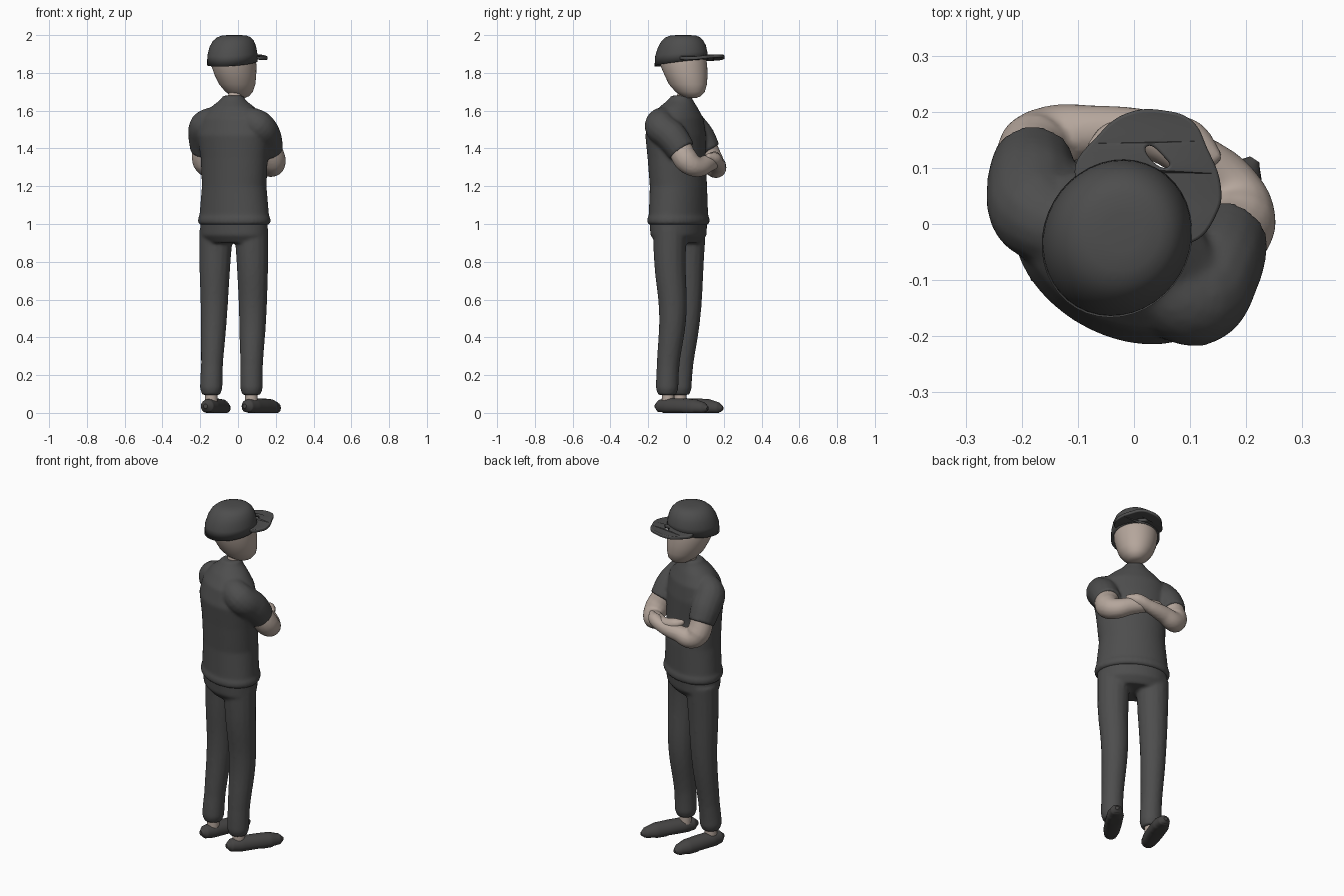
import bpy, bmesh, math
from mathutils import Vector

if "Cube" in bpy.data.objects:
    bpy.data.objects.remove(bpy.data.objects["Cube"])

TURN = math.radians(60)                      # heading of the figure
FWD = Vector((math.cos(TURN), math.sin(TURN)))
SIDE = Vector((FWD.y, -FWD.x))


def material(name, rgb):
    m = bpy.data.materials.new(name)
    m.use_nodes = True
    m.diffuse_color = (*rgb, 1)
    m.node_tree.nodes["Principled BSDF"].inputs["Base Color"].default_value = (*rgb, 1)
    return m


CLOTH = material("charcoal cloth", (0.075, 0.075, 0.075))
SHOE = material("dark shoe", (0.06, 0.058, 0.057))
SKIN = material("pale skin", (0.46, 0.38, 0.33))


def finish(ob, mat):
    ob.data.materials.clear()
    ob.data.materials.append(mat)
    for p in ob.data.polygons:
        p.use_smooth = True
    return ob


def loft(name, rings, mat, n=40):
    """Stack of ellipses (z, x, y, half width, half depth) turned to the heading."""
    bm = bmesh.new()
    loops = []
    for z, x, y, a, b in rings:
        loop = []
        for i in range(n):
            t = math.tau * i / n
            p = Vector((x, y)) + SIDE * a * math.cos(t) + FWD * b * math.sin(t)
            loop.append(bm.verts.new((p.x, p.y, z)))
        loops.append(loop)
    for lo, hi in zip(loops, loops[1:]):
        for i in range(n):
            j = (i + 1) % n
            bm.faces.new((lo[i], lo[j], hi[j], hi[i]))
    bm.faces.new(loops[0][::-1])
    bm.faces.new(loops[-1])
    me = bpy.data.meshes.new(name)
    bm.to_mesh(me)
    bm.free()
    ob = bpy.data.objects.new(name, me)
    bpy.context.collection.objects.link(ob)
    return finish(ob, mat)


def to_mesh(ob):
    bpy.ops.object.select_all(action="DESELECT")
    ob.select_set(True)
    bpy.context.view_layer.objects.active = ob
    bpy.ops.object.convert(target="MESH")
    return bpy.context.object


def add_spline(cu, points, closed=False):
    sp = cu.splines.new("BEZIER")
    sp.bezier_points.add(len(points) - 1)
    for bp, (x, y, z, r) in zip(sp.bezier_points, points):
        bp.co, bp.radius = (x, y, z), r
        bp.handle_left_type = bp.handle_right_type = "AUTO"
    sp.use_cyclic_u = closed


def tube(name, points, mat):
    """Round limb through points (x, y, z, radius)."""
    cu = bpy.data.curves.new(name, "CURVE")
    cu.dimensions = "3D"
    cu.bevel_depth, cu.bevel_resolution = 1, 6
    cu.resolution_u = 8
    cu.use_fill_caps = True
    add_spline(cu, points)
    ob = bpy.data.objects.new(name, cu)
    bpy.context.collection.objects.link(ob)
    return finish(to_mesh(ob), mat)


def fuse(name, parts, mat, voxel=0.009, rounds=5):
    """Blend overlapping pieces into one soft surface."""
    bpy.ops.object.select_all(action="DESELECT")
    for p in parts:
        p.select_set(True)
    bpy.context.view_layer.objects.active = parts[0]
    bpy.ops.object.join()
    ob = bpy.context.object
    ob.name = name
    rm = ob.modifiers.new("blend", "REMESH")
    rm.mode, rm.voxel_size = "VOXEL", voxel
    sm = ob.modifiers.new("soften", "SMOOTH")
    sm.factor, sm.iterations = 0.5, rounds
    return finish(to_mesh(ob), mat)


# Shirt: torso with a hem, plus both sleeves
torso = loft("torso", [
    (0.995, -.02, -.04, .190, .138), (1.005, -.02, -.04, .204, .150),
    (1.03, -.02, -.04, .204, .150), (1.045, -.02, -.04, .196, .142),
    (1.20, -.02, -.04, .180, .141), (1.35, -.02, -.05, .188, .140),
    (1.47, -.025, -.055, .205, .143), (1.56, -.025, -.05, .185, .125),
    (1.62, -.028, -.04, .120, .092), (1.655, -.028, -.03, .070, .066),
    (1.68, -.025, -.025, .052, .052)], CLOTH)
right_sleeve = tube("right_sleeve", [
    (.02, -.09, 1.57, .06), (.105, -.135, 1.52, .085),
    (.145, -.075, 1.46, .085), (.165, -.02, 1.385, .076)], CLOTH)
left_sleeve = tube("left_sleeve", [
    (-.09, -.02, 1.57, .06), (-.17, .02, 1.52, .085),
    (-.18, .07, 1.46, .083), (-.18, .115, 1.385, .072)], CLOTH)
fuse("shirt", [torso, right_sleeve, left_sleeve], CLOTH)

# Crossed bare forearms
right_arm = tube("right_arm", [
    (.155, -.04, 1.42, .065), (.188, .005, 1.335, .066), (.18, .05, 1.305, .056),
    (.11, .115, 1.32, .047), (.03, .15, 1.335, .036), (-.04, .15, 1.355, .032),
    (-.08, .13, 1.37, .012)], SKIN)
left_arm = tube("left_arm", [
    (-.18, .10, 1.42, .062), (-.175, .135, 1.33, .066), (-.15, .155, 1.30, .056),
    (-.07, .165, 1.31, .047), (.04, .165, 1.325, .036), (.10, .15, 1.345, .036),
    (.15, .11, 1.36, .015)], SKIN)
for arm, label in ((right_arm, "right_forearm"), (left_arm, "left_forearm")):
    fuse(label, [arm], SKIN, 0.008, 4)

# Trousers: hips blended into two legs
hips = loft("hips", [
    (.90, -.022, -.04, .165, .10), (.94, -.022, -.04, .190, .132),
    (1.02, -.02, -.04, .190, .138)], CLOTH)
right_leg = tube("right_leg", [
    (.07, -.085, .97, .09), (.076, -.085, .80, .084), (.078, -.07, .52, .073),
    (.072, -.095, .25, .060), (.071, -.10, .13, .060), (.071, -.10, .095, .048)], CLOTH)
left_leg = tube("left_leg", [
    (-.115, .015, .97, .09), (-.122, .012, .80, .083), (-.127, .008, .52, .070),
    (-.138, -.02, .25, .058), (-.142, -.03, .13, .060), (-.142, -.03, .095, .048)], CLOTH)
fuse("trousers", [hips, right_leg, left_leg], CLOTH)


# Ankles and flat shoes
def foot(side, ankle, heel, toe):
    ax, ay = ankle
    tube(side + "_ankle", [(ax, ay, .05, .034), (ax, ay, .13, .032)], SKIN)
    heel, toe = Vector(heel), Vector(toe)
    steps = [(0, .012), (.08, .036), (.25, .045), (.5, .047), (.75, .046), (.92, .032), (1, .010)]
    pts = [(*heel.lerp(toe, t), .036 - .012 * t, r) for t, r in steps]
    shoe = tube(side + "_shoe", pts, SHOE)
    for v in shoe.data.vertices:
        v.co.z = max(v.co.z, 0.004 if v.co.z > -.004 else 0)


foot("right", (.071, -.095), (.035, -.16), (.215, .115))
foot("left", (-.142, -.03), (-.172, -.105), (-.06, .195))

# Neck and head
tube("neck", [(-.025, -.025, 1.60, .046), (-.015, -.01, 1.68, .037), (-.005, .01, 1.75, .045)], SKIN)
loft("head", [
    (1.668, .015, .03, .022, .028), (1.677, .012, .028, .045, .052),
    (1.70, .006, .022, .070, .080), (1.74, -.004, .010, .094, .103),
    (1.79, -.014, .000, .109, .116), (1.84, -.022, -.012, .118, .126),
    (1.90, -.028, -.020, .118, .126), (1.95, -.03, -.025, .100, .105)], SKIN)

# Cap crown, rim dipping towards the back
crown = loft("cap_crown", [
    (1.855, -.03, -.025, .122, .134), (1.852, -.03, -.025, .131, .145),
    (1.90, -.03, -.025, .129, .141), (1.94, -.028, -.022, .121, .129),
    (1.97, -.025, -.02, .107, .112), (1.988, -.022, -.018, .088, .092),
    (1.997, -.02, -.015, .066, .070), (2.0, -.02, -.015, .035, .035)], CLOTH)
for v in crown.data.vertices:
    ahead = (v.co.xy - Vector((-.03, -.025))).dot(FWD)
    v.co.z += ahead * 0.13 * (2 - v.co.z) / 0.15

# Cap brim: flat outline with a small opening
brim_curve = bpy.data.curves.new("cap_brim", "CURVE")
brim_curve.dimensions = "2D"
brim_curve.fill_mode = "BOTH"
brim_curve.extrude, brim_curve.bevel_depth = 0.004, 0.005
outline = [(-.10, .085), (-.06, .155), (-.01, .193), (.055, .197), (.10, .18), (.125, .135),
           (.15, .065), (.145, .025), (.095, -.03), (0, 0)]
opening = [(.02, .142), (.022, .117), (.066, .10), (.055, .125)]
for loop in (outline, opening):
    add_spline(brim_curve, [(x, y, 0, 1) for x, y in loop], True)
brim = bpy.data.objects.new("cap_brim", brim_curve)
bpy.context.collection.objects.link(brim)
brim = finish(to_mesh(brim), CLOTH)
for v in brim.data.vertices:                 # droop towards the sides
    across = v.co.xy.dot(SIDE)
    v.co.z += 1.889 - 0.9 * across ** 2
bpy.context.view_layer.objects.active = brim
brim.select_set(True)
bpy.ops.object.shade_smooth_by_angle(angle=math.radians(40))
